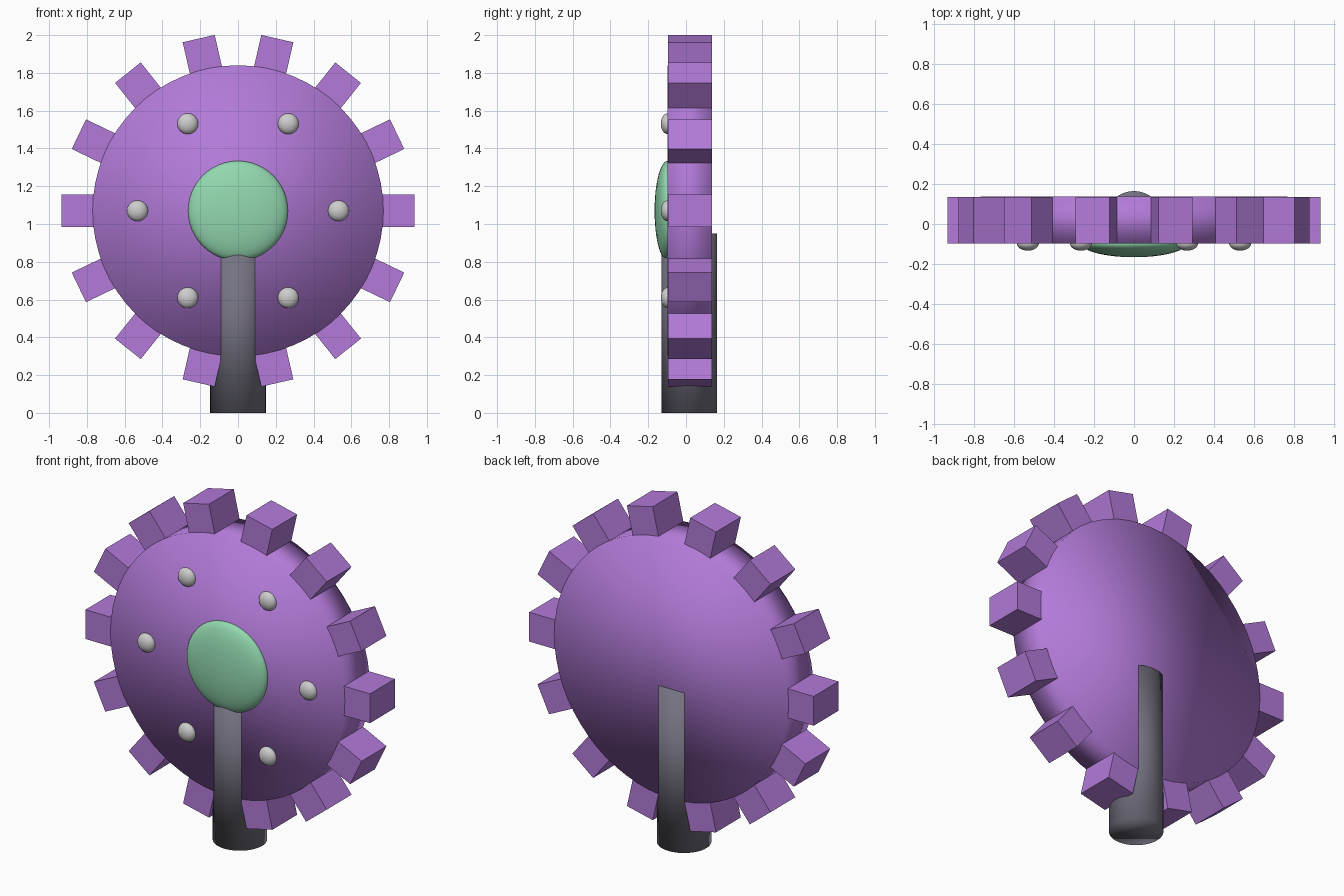
import bpy
from math import radians, sin, cos, pi
from mathutils import Matrix

cube = bpy.data.objects.get("Cube")
if cube:
    bpy.data.objects.remove(cube, do_unlink=True)

HUB_Z, MID_Y, DEPTH = 1.07, 0.02, 0.235
FRONT_Y = MID_Y - DEPTH / 2


def make_material(name, rgb):
    m = bpy.data.materials.new(name)
    m.use_nodes = True
    m.diffuse_color = (*rgb, 1)
    m.node_tree.nodes["Principled BSDF"].inputs["Base Color"].default_value = (*rgb, 1)
    return m


purple = make_material("purple", (0.445, 0.195, 0.69))
green = make_material("mint_green", (0.29, 0.69, 0.43))
steel = make_material("dark_steel", (0.175, 0.172, 0.22))
silver = make_material("silver", (0.61, 0.61, 0.61))


def finish(name, material, smooth=True):
    obj = bpy.context.object
    obj.name = obj.data.name = name
    obj.data.materials.append(material)
    if smooth:
        bpy.ops.object.shade_smooth()
    return obj


def dome(name, x, z, radius, bulge, material):
    """Flattened ball half sunk in the front of the wheel."""
    bpy.ops.mesh.primitive_uv_sphere_add(segments=48, ring_count=24, radius=1)
    obj = finish(name, material)
    obj.data.transform(Matrix.Diagonal((radius, radius, bulge, 1)))
    obj.rotation_euler.x = pi / 2
    obj.location = (x, FRONT_Y, z)


# Wheel disc: soft shading runs across its rim
bpy.ops.mesh.primitive_cylinder_add(vertices=64, radius=0.77, depth=DEPTH,
                                    location=(0, MID_Y, HUB_Z), rotation=(pi / 2, 0, 0))
finish("wheel_disc", purple)

# Teeth around the rim
TEETH, INNER, OUTER, WIDTH = 14, 0.70, 0.935, 0.174
reach = (INNER + OUTER) / 2
for i in range(TEETH):
    a = 2 * pi * i / TEETH
    bpy.ops.mesh.primitive_cube_add(size=1)
    tooth = finish(f"tooth_{i + 1}", purple, smooth=False)
    tooth.data.transform(Matrix.Diagonal((OUTER - INNER, DEPTH - 0.002, WIDTH, 1)))
    tooth.location = (reach * cos(a), MID_Y, HUB_Z + reach * sin(a))
    tooth.rotation_euler.y = -a

# Hub cap and ring of studs
dome("hub_cap", 0, HUB_Z, 0.264, 0.069, green)
for i in range(6):
    a = radians(60 * i)
    dome(f"stud_{i + 1}", 0.532 * cos(a), HUB_Z + 0.532 * sin(a), 0.055, 0.036, silver)

# Support post
POST_TOP = 0.95
bpy.ops.mesh.primitive_cylinder_add(vertices=48, radius=0.147, depth=POST_TOP,
                                    location=(0, MID_Y - 0.002, POST_TOP / 2))
finish("support_post", steel)
